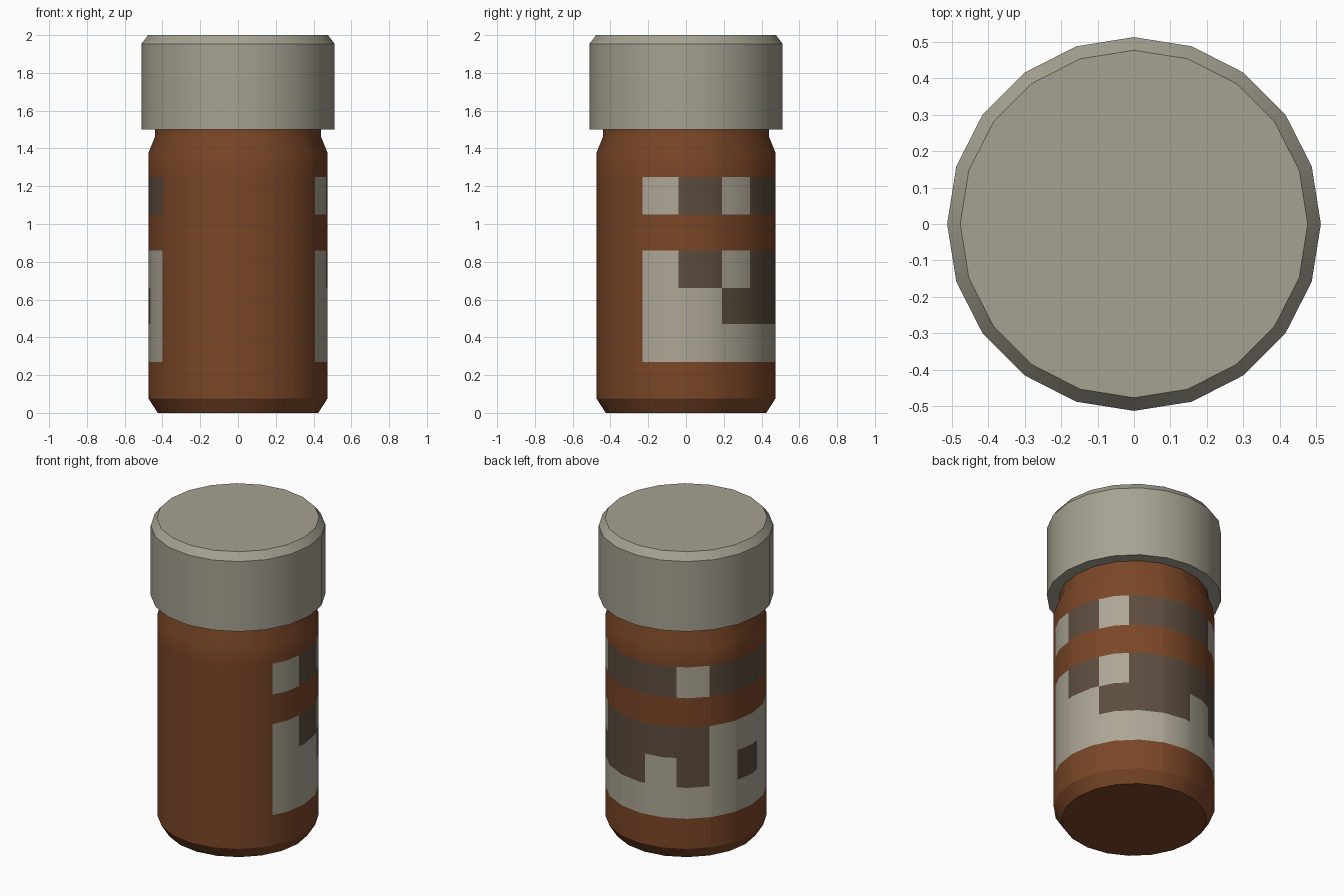
import bpy, bmesh, math

if "Cube" in bpy.data.objects:
    bpy.data.objects.remove(bpy.data.objects["Cube"])

SIDES = 20
STEP = 360 / SIDES


def srgb(r, g, b):
    lin = [(c / 255 / 12.92) if c < 10 else ((c / 255 + 0.055) / 1.055) ** 2.4 for c in (r, g, b)]
    return (*lin, 1.0)


def material(name, rgb):
    m = bpy.data.materials.new(name)
    m.diffuse_color = srgb(*rgb)
    m.use_nodes = True
    m.node_tree.nodes["Principled BSDF"].inputs["Base Color"].default_value = m.diffuse_color
    return m


brown = material("brown plastic", (122, 70, 39))
light = material("label light grey", (172, 166, 149))
dark = material("label dark brown", (92, 76, 62))
grey = material("cap grey", (166, 162, 146))


def point(r, z, deg):
    """Point on the flat-sided outline, so extra cuts stay on the facets."""
    rr = r * math.cos(math.radians(STEP / 2)) / math.cos(math.radians(deg % STEP - STEP / 2))
    a = math.radians(deg)
    return (rr * math.cos(a), rr * math.sin(a), z)


def lathe(name, profile, angles, mats, rule=lambda deg, z: 0, bottom=False, top=False):
    bm = bmesh.new()
    rings = [[bm.verts.new(point(r, z, a)) for a in angles] for r, z in profile]
    n = len(angles)
    for i in range(len(rings) - 1):
        z = (profile[i][1] + profile[i + 1][1]) / 2
        for j in range(n):
            k = (j + 1) % n
            end = angles[k] if k else angles[0] + 360
            f = bm.faces.new((rings[i][j], rings[i][k], rings[i + 1][k], rings[i + 1][j]))
            f.material_index = rule((angles[j] + end) / 2, z)
    if bottom:
        bm.faces.new(rings[0][::-1])
    if top:
        bm.faces.new(rings[-1])
    me = bpy.data.meshes.new(name)
    bm.to_mesh(me)
    bm.free()
    for m in mats:
        me.materials.append(m)
    for p in me.polygons:
        p.use_smooth = True
    me.set_sharp_from_angle(angle=math.radians(30))
    ob = bpy.data.objects.new(name, me)
    bpy.context.collection.objects.link(ob)
    return ob


# Label grid: column edges in degrees, row edges in height, bottom row first
COLS = [-29.5, -5, 24, 46.4, 70.5, 94.3, 118, 142, 165, 188, 211.5]
ROWS = [0.27, 0.47, 0.66, 0.86, 1.05, 1.25]
PATTERN = ["LLLLLLLLLL",
           "LLDDDLDLDL",
           "LDLDDDDLLL",
           "..........",
           "LDLDDDLDDD"]


def label_rule(deg, z):
    for r, row in enumerate(PATTERN):
        for c, mark in enumerate(row):
            if ROWS[r] < z < ROWS[r + 1] and COLS[c] < deg < COLS[c + 1]:
                return ".LD".index(mark)
    return 0


# Bottle body with the label cut into its wall
facets = [-90 + STEP * i for i in range(SIDES)]
body_angles = sorted(set(facets + COLS))
R = 0.473
body_profile = ([(0.425, 0), (R, 0.075)] + [(R, z) for z in ROWS]
                + [(R, 1.38), (0.44, 1.46), (0.44, 1.5)])
lathe("bottle_body", body_profile, body_angles, [brown, light, dark], label_rule, bottom=True)

# Cap with a flat underside rim and a bevelled top
cap_profile = [(0.44, 1.5), (0.512, 1.5), (0.512, 1.953), (0.476, 2.0)]
lathe("bottle_cap", cap_profile, [STEP * i for i in range(SIDES)], [grey], top=True)
